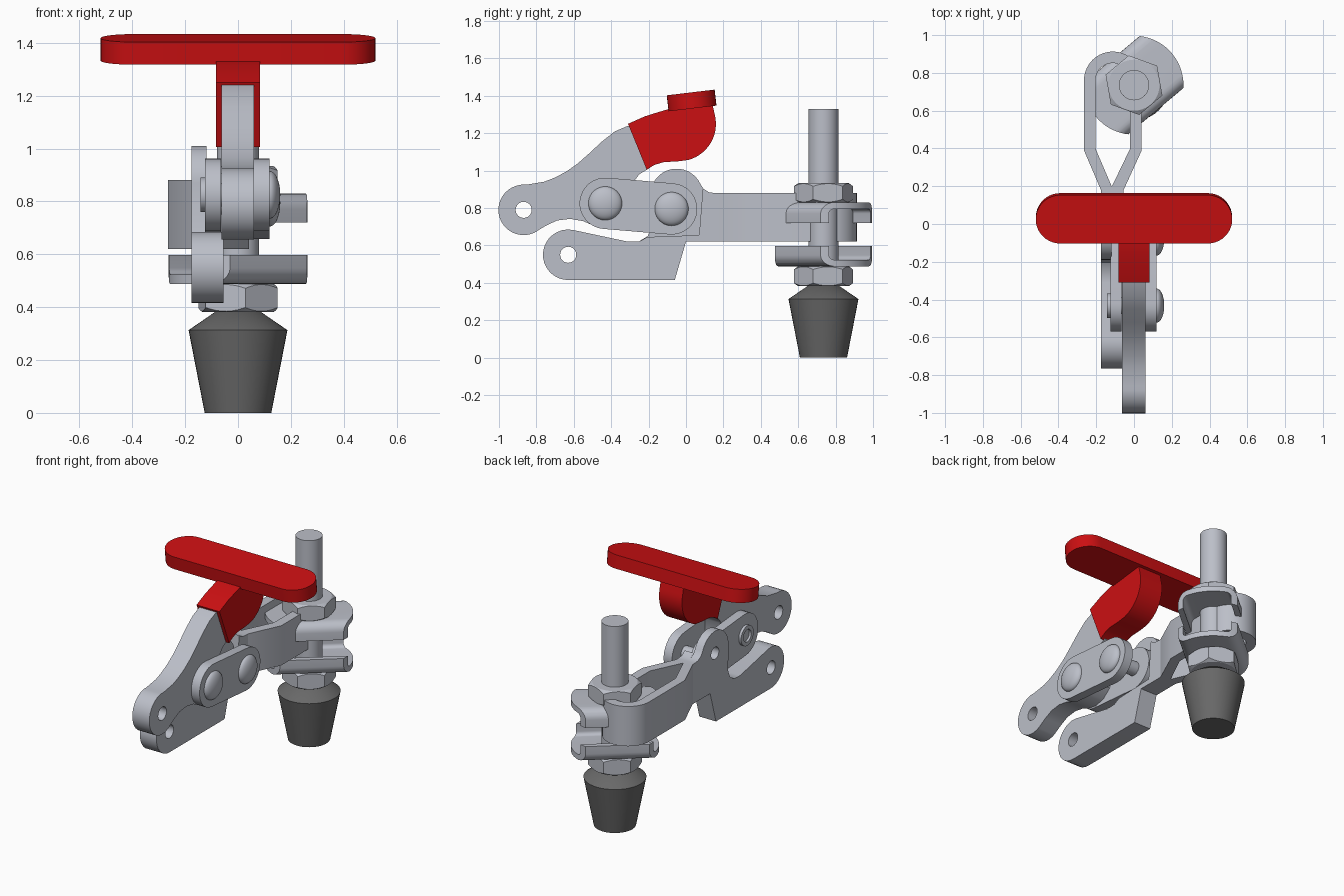
import bpy, bmesh, math
from mathutils import Matrix, Vector

if "Cube" in bpy.data.objects:
    bpy.data.objects.remove(bpy.data.objects["Cube"])


def material(name, col, rough):
    m = bpy.data.materials.new(name)
    m.use_nodes = True
    m.diffuse_color = (*col, 1)
    b = m.node_tree.nodes["Principled BSDF"]
    b.inputs["Base Color"].default_value = (*col, 1)
    b.inputs["Roughness"].default_value = rough
    return m


STEEL = material("steel grey", (0.50, 0.52, 0.58), 0.5)
RED = material("red grip", (0.60, 0.005, 0.006), 0.5)
RUBBER = material("dark rubber", (0.14, 0.14, 0.14), 0.7)

# local (u, v, w) -> world (w, u, v): plates drawn in the side plane
SIDE = Matrix(((0, 0, 1, 0), (1, 0, 0, 0), (0, 1, 0, 0), (0, 0, 0, 1)))


def finish(name, me, mat, angle=35):
    bm = bmesh.new()
    bm.from_mesh(me)
    bmesh.ops.remove_doubles(bm, verts=bm.verts, dist=1e-5)
    bmesh.ops.recalc_face_normals(bm, faces=bm.faces)
    bm.to_mesh(me)
    bm.free()
    me.materials.clear()
    me.materials.append(mat)
    me.shade_smooth()
    me.set_sharp_from_angle(angle=math.radians(angle))
    ob = bpy.data.objects.new(name, me)
    bpy.context.collection.objects.link(ob)
    return ob


def arc(cx, cy, r, a0, a1, n=16):
    return [(cx + r * math.cos(math.radians(a0 + (a1 - a0) * i / n)),
             cy + r * math.sin(math.radians(a0 + (a1 - a0) * i / n))) for i in range(n + 1)]


def plate(name, outline, lo, hi, mat, holes=(), mtx=SIDE, bevel=0):
    """Extrude a closed outline (with round holes) from lo to hi along local w."""
    cu = bpy.data.curves.new(name, 'CURVE')
    cu.dimensions = '2D'
    cu.fill_mode = 'BOTH'
    cu.extrude = (hi - lo) / 2
    for pts in [outline] + [arc(y, z, r, 0, 345, 23) for y, z, r in holes]:
        s = cu.splines.new('POLY')
        s.points.add(len(pts) - 1)
        for p, (u, v) in zip(s.points, pts):
            p.co = (u, v, 0, 1)
        s.use_cyclic_u = True
    tmp = bpy.data.objects.new("tmp", cu)
    bpy.context.collection.objects.link(tmp)
    me = bpy.data.meshes.new_from_object(tmp.evaluated_get(bpy.context.evaluated_depsgraph_get()))
    bpy.data.objects.remove(tmp)
    me.transform(mtx @ Matrix.Translation((0, 0, (lo + hi) / 2)))
    return finish(name, me, mat)


def lathe(name, prof, mat, mtx, seg=40):
    """Revolve (radius, height) points about local z."""
    bm = bmesh.new()
    rings = []
    for r, h in prof:
        if r == 0:
            rings.append([bm.verts.new((0, 0, h))] * seg)
        else:
            rings.append([bm.verts.new((r * math.cos(2 * math.pi * i / seg),
                                        r * math.sin(2 * math.pi * i / seg), h)) for i in range(seg)])
    for a, b in zip(rings, rings[1:]):
        for i in range(seg):
            j = (i + 1) % seg
            vs = list(dict.fromkeys((a[i], a[j], b[j], b[i])))
            if len(vs) > 2:
                bm.faces.new(vs)
    me = bpy.data.meshes.new(name)
    bm.to_mesh(me)
    bm.free()
    me.transform(mtx)
    return finish(name, me, mat)


def clip(ob, other):
    """Keep only the part of ob inside other, then delete other."""
    md = ob.modifiers.new("clip", 'BOOLEAN')
    md.operation = 'INTERSECT'
    md.solver = 'EXACT'
    md.object = other
    bpy.context.view_layer.update()
    me = bpy.data.meshes.new_from_object(ob.evaluated_get(bpy.context.evaluated_depsgraph_get()))
    name, mat = ob.name, ob.data.materials[0]
    bpy.data.objects.remove(ob)
    bpy.data.objects.remove(other)
    out = finish(name, me, mat, 30)
    out.name = name
    return out


# --- base plate with pivot boss, two laminated layers
foot = arc(-0.63, 0.55, 0.135, 270, 80)
hole = (-0.63, 0.55, 0.043)
plate("base_outer_plate", foot + [(-0.31, 0.62), (-0.25, 0.622), (-0.205, 0.65), (-0.185, 0.70)]
      + arc(-0.05, 0.87, 0.14, 180, 25)
      + [(0.095, 0.9), (0.125, 0.883), (0.16, 0.88), (0.2, 0.88), (0.2, 0.62), (0, 0.62), (-0.06, 0.415)],
      -0.175, -0.12, STEEL, [hole, (-0.05, 0.865, 0.04)])
plate("base_inner_plate", foot + [(-0.31, 0.62), (-0.25, 0.622), (-0.205, 0.645), (0.07, 0.655),
      (0.09, 0.905), (0.125, 0.883), (0.16, 0.88), (0.2, 0.88), (0.2, 0.62), (0, 0.62), (-0.06, 0.415)],
      -0.12, -0.055, STEEL, [hole])

# --- looped strap arm that carries the spindle
plate("strap_arm", [(-0.175, 0.18), (-0.265, 0.39)] + arc(-0.112, 0.76, 0.153, 180, 0, 20)
      + [(0.041, 0.39), (-0.055, 0.18), (-0.1165, 0.18), (-0.1165, 0.2), (-0.02, 0.4)]
      + arc(-0.112, 0.76, 0.092, 0, 180, 20) + [(-0.204, 0.4), (-0.1185, 0.2), (-0.1185, 0.18)],
      0.62, 0.88, STEEL, mtx=Matrix.Identity(4))

# --- handle lever
plate("handle_lever", arc(-0.868, 0.79, 0.135, 295, 85, 20)
      + [(-0.76, 0.94), (-0.7, 0.963), (-0.64, 0.995), (-0.58, 1.037), (-0.52, 1.09), (-0.45, 1.155),
         (-0.38, 1.21), (-0.31, 1.24), (-0.2, 1.2), (-0.2, 1.01), (-0.25, 0.98), (-0.28, 0.94),
         (-0.285, 0.85), (-0.3, 0.76), (-0.36, 0.71), (-0.43, 0.695), (-0.5, 0.708), (-0.55, 0.73),
         (-0.62, 0.742), (-0.69, 0.733), (-0.75, 0.705)],
      -0.063, 0.06, STEEL, [(-0.868, 0.79, 0.043)])

# --- red grip: curved neck and cross bar
plate("grip_neck", [(-0.31, 1.25), (-0.21, 1.005), (-0.17, 1.03), (-0.12, 1.045), (-0.04, 1.05)]
      + arc(-0.04, 1.25, 0.2, 285, 375, 14) + [(0.14, 1.36), (-0.09, 1.33), (-0.15, 1.312), (-0.22, 1.29)],
      -0.083, 0.083, RED)
bar = Matrix.Translation((0, 0.03, 1.375)) @ Matrix.Rotation(math.radians(6.8), 4, 'X')
plate("grip_crossbar", arc(0.391, 0, 0.129, -90, 90, 20) + arc(-0.391, 0, 0.129, 90, 270, 20),
      -0.043, 0.043, RED, mtx=bar)

# --- pair of links and their rivets
P1, P2 = (-0.432, 0.825), (-0.077, 0.795)
tilt = math.degrees(math.atan2(P2[1] - P1[1], P2[0] - P1[0]))
link = arc(*P1, 0.137, 90 + tilt, 270 + tilt) + arc(*P2, 0.137, -90 + tilt, 90 + tilt)
for side, lo, hi in (("right", 0.06, 0.12), ("left", -0.125, -0.065)):
    plate("link_" + side, link, lo, hi, STEEL)
dome = [(0.09 * math.cos(math.radians(a)), 0.12 + 0.04 * math.sin(math.radians(a))) for a in range(0, 90, 10)]
for name, (y, z), tail in (("front_rivet", P1, -0.142), ("rear_rivet", P2, -0.11)):
    lathe(name, [(0, tail + 0.015), (0.04, tail + 0.015), (0.04, tail), (0.065, tail), (0.065, -0.07),
                 (0.045, -0.07), (0.045, 0.1), (0.09, 0.1)] + dome + [(0, 0.16)],
          STEEL, Matrix.Translation((0, y, z)) @ SIDE)

# --- spindle, rubber tip, nuts
AXIS = Matrix.Translation((0, 0.735, 0))
lathe("spindle", [(0, 0.3), (0.08, 0.3), (0.08, 1.33), (0, 1.33)], STEEL, AXIS)
lathe("rubber_tip", [(0, 0), (0.126, 0), (0.187, 0.313), (0.085, 0.383), (0, 0.383)], RUBBER, AXIS)
for name, lo, hi in (("lower_nut", 0.382, 0.488), ("upper_nut", 0.83, 0.933)):
    nut = plate(name, arc(0, 0.735, 0.16, 40, 340, 5), lo, hi, STEEL, mtx=Matrix.Identity(4))
    clip(nut, lathe("nut_chamfer", [(0, lo), (0.135, lo), (0.165, lo + 0.02), (0.165, hi - 0.02),
                                    (0.135, hi), (0, hi)], STEEL, AXIS))

# --- flanged washers: channel section trimmed round, mirrored up and down
W, T, H, R = 0.18, 0.035, 0.11, 0.06
section = ([(-W, -H)] + arc(-W + R, -R, R, 180, 90, 6) + arc(W - R, -R, R, 90, 0, 6) + [(W, -H), (W - T, -H)]
           + arc(W - R, -R, R - T, 0, 90, 6) + arc(-W + R, -R, R - T, 90, 180, 6) + [(-W + T, -H)])
for name, z, flip in (("upper_washer", 0.83, 1), ("lower_washer", 0.488, -1)):
    place = AXIS @ Matrix.Translation((0, 0, z)) @ Matrix.Rotation(math.radians(40), 4, 'Z')
    pts = [(u, v * flip) for u, v in section]
    washer = plate(name, pts, -0.3, 0.3, STEEL, mtx=place @ SIDE)
    clip(washer, lathe("washer_trim", [(0, 0.3), (0.262, 0.3), (0.262, 1), (0, 1)], STEEL, AXIS, 64))
